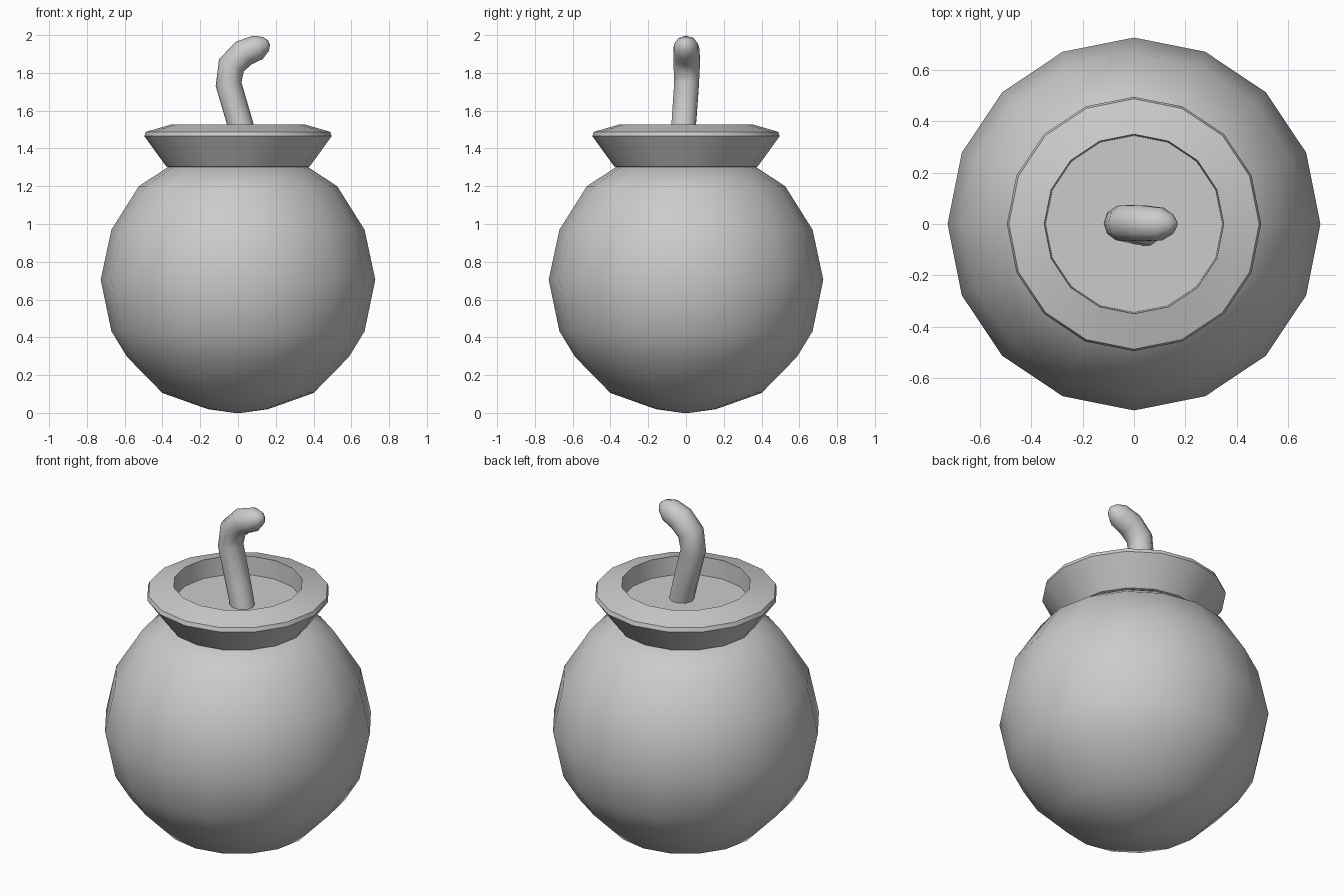
import bpy, bmesh, math
from mathutils import Vector

if "Cube" in bpy.data.objects:
    bpy.data.objects.remove(bpy.data.objects["Cube"])


def skin(name, rings, angle, close=False):
    """Bridge equal-sized rings of points into a tube; cap the ends or close it."""
    bm = bmesh.new()
    loops = [[bm.verts.new(p) for p in ring] for ring in rings]
    n = len(loops[0])
    for a, b in zip(loops, loops[1:]):
        for i in range(n):
            j = (i + 1) % n
            bm.faces.new((a[i], a[j], b[j], b[i]))
    if close:
        bm.faces.new(loops[0][::-1])
        bm.faces.new(loops[-1])
    bmesh.ops.recalc_face_normals(bm, faces=bm.faces)
    mesh = bpy.data.meshes.new(name)
    bm.to_mesh(mesh)
    bm.free()
    obj = bpy.data.objects.new(name, mesh)
    bpy.context.collection.objects.link(obj)
    bpy.context.view_layer.objects.active = obj
    obj.select_set(True)
    bpy.ops.object.shade_smooth_by_angle(angle=math.radians(angle))
    obj.select_set(False)
    return obj


def lathe(name, profile, angle, sides=16):
    """Revolve (radius, height) points around z."""
    rings = [[(r * math.cos(t), r * math.sin(t), z)
              for t in (math.tau * i / sides for i in range(sides))]
             for r, z in profile]
    return skin(name, rings, angle, close=True)


def tube(name, path, sides=10):
    """Tube through (x, y, z, radius) points bending in the xz plane."""
    pts = [Vector(p[:3]) for p in path]
    rings = []
    for k, p in enumerate(pts):
        tangent = (pts[min(k + 1, len(pts) - 1)] - pts[max(k - 1, 0)]).normalized()
        u = tangent.cross(Vector((0, 1, 0))).normalized()
        v = tangent.cross(u)
        r = path[k][3]
        rings.append([p + r * (math.cos(t) * u + math.sin(t) * v)
                      for t in (math.tau * i / sides for i in range(sides))])
    return skin(name, rings, 60, close=True)


# Round body
lathe("body", [(0.02, 0.0), (0.16, 0.02), (0.40, 0.105), (0.587, 0.296),
               (0.67, 0.432), (0.727, 0.705), (0.67, 0.97), (0.525, 1.2),
               (0.365, 1.305)], 60)

# Flared collar with a recessed floor
lathe("collar", [(0.365, 1.30), (0.38, 1.305), (0.496, 1.465), (0.488, 1.488),
                 (0.35, 1.528), (0.345, 1.42)], 35)

# Bent fuse with a rounded tip
tube("fuse", [(0.05, -0.022, 1.39, 0.066), (0.013, -0.012, 1.525, 0.068),
              (-0.05, 0.003, 1.74, 0.069), (-0.035, 0.004, 1.84, 0.073),
              (0.03, 0.003, 1.905, 0.073), (0.105, 0.0, 1.935, 0.067),
              (0.148, 0.0, 1.953, 0.04), (0.165, 0.0, 1.96, 0.012)])
